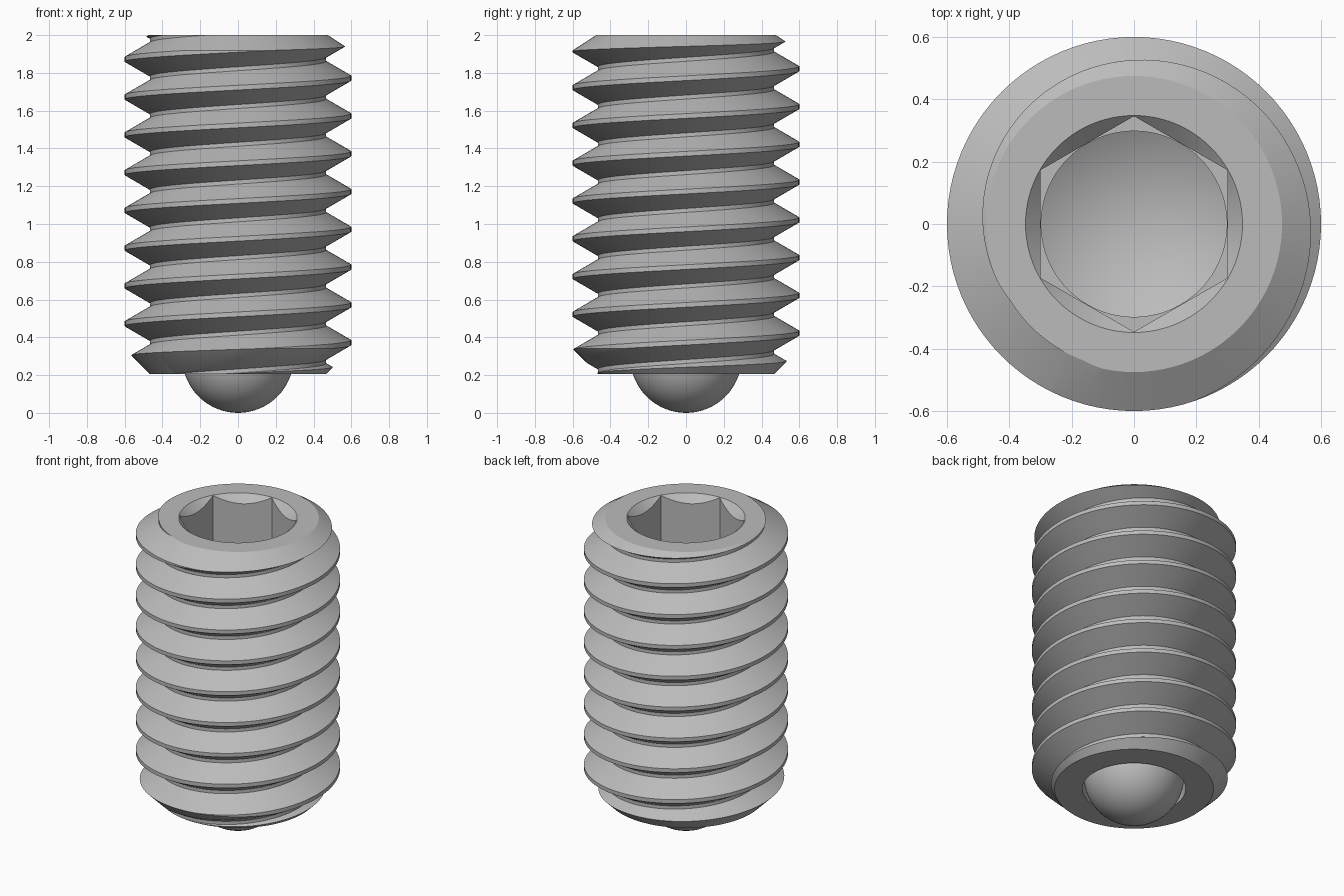
import bpy, bmesh, math

if "Cube" in bpy.data.objects:
    bpy.data.objects.remove(bpy.data.objects["Cube"], do_unlink=True)

STEEL = (0.5, 0.5, 0.5, 1)
PITCH, SEGS, TURNS = 0.2, 96, 12
ROOT, CREST = 0.467, 0.6

steel = bpy.data.materials.new("grey_steel")
steel.use_nodes = True
steel.diffuse_color = STEEL
steel.node_tree.nodes["Principled BSDF"].inputs["Base Color"].default_value = STEEL


def make_object(name, bm):
    bmesh.ops.recalc_face_normals(bm, faces=bm.faces)
    mesh = bpy.data.meshes.new(name)
    bm.to_mesh(mesh)
    bm.free()
    mesh.materials.append(steel)
    obj = bpy.data.objects.new(name, mesh)
    bpy.context.collection.objects.link(obj)
    return obj


def lathe(name, profile):
    """Revolve an (r, z) profile that starts and ends on the axis."""
    bm = bmesh.new()
    verts = [bm.verts.new((r, 0, z)) for r, z in profile]
    edges = [bm.edges.new(pair) for pair in zip(verts, verts[1:])]
    bmesh.ops.spin(bm, geom=verts + edges, cent=(0, 0, 0), axis=(0, 0, 1),
                   angle=math.tau, steps=SEGS, use_merge=True)
    bmesh.ops.remove_doubles(bm, verts=bm.verts, dist=1e-5)
    return make_object(name, bm)


def boolean(target, tool, operation):
    mod = target.modifiers.new("cut", "BOOLEAN")
    mod.object, mod.operation, mod.solver = tool, operation, "EXACT"
    bpy.context.view_layer.objects.active = target
    bpy.ops.object.modifier_apply(modifier=mod.name)
    bpy.data.objects.remove(tool, do_unlink=True)


def smooth(obj):
    bpy.ops.object.select_all(action="DESELECT")
    obj.select_set(True)
    bpy.context.view_layer.objects.active = obj
    bpy.ops.object.shade_smooth_by_angle(angle=math.radians(25))


# Endless right-hand thread: one tooth profile swept up a helix
tooth = [(ROOT, -0.0895), (CREST, -0.0125), (CREST, 0.0125), (ROOT, 0.0895)]
bm = bmesh.new()
helix = []
for s in range(SEGS * TURNS + 1):
    a = math.tau * s / SEGS
    z = -0.028 + PITCH * s / SEGS
    helix.append([bm.verts.new((r * math.cos(a), r * math.sin(a), z + h)) for r, h in tooth])
for s, (low, high) in enumerate(zip(helix, helix[1:])):
    for k in range(3):
        bm.faces.new((low[k], high[k], high[k + 1], low[k + 1]))
    if s + 1 + SEGS < len(helix):
        bm.faces.new((low[3], high[3], helix[s + 1 + SEGS][0], helix[s + SEGS][0]))

# Close both ends with fans to the axis
ends = {False: bm.verts.new((0, 0, 0)), True: bm.verts.new((0, 0, PITCH * TURNS))}
for edge in [e for e in bm.edges if e.is_boundary]:
    v, w = edge.verts
    bm.faces.new((v, w, ends[v.co.z > 1]))
body = make_object("threaded_body", bm)

# Trim to length with chamfered ends and a seat for the ball
blank = lathe("blank", [(0, 0.5), (0.304, 0.5), (0.304, 0.207), (0.467, 0.207),
                        (0.63, 0.37), (0.63, 1.9), (0.475, 2), (0, 2)])
boolean(body, blank, "INTERSECT")

# Drilled socket with countersunk rim
drill = lathe("drill", [(0, 1.23), (0.298, 1.4), (0.298, 1.95), (0.398, 2.05), (0, 2.05)])
boolean(body, drill, "DIFFERENCE")

# Hexagon socket with corners on the y axis
bm = bmesh.new()
corners = [math.radians(30 + 60 * i) for i in range(6)]
base = bm.faces.new([bm.verts.new((0.346 * math.cos(a), 0.346 * math.sin(a), 1.41))
                     for a in corners])
top = bmesh.ops.extrude_face_region(bm, geom=[base], use_keep_orig=True)["geom"]
bmesh.ops.translate(bm, vec=(0, 0, 0.7),
                    verts=[g for g in top if isinstance(g, bmesh.types.BMVert)])
boolean(body, make_object("hex_cutter", bm), "DIFFERENCE")
smooth(body)

# Ball tip
bm = bmesh.new()
bmesh.ops.create_uvsphere(bm, u_segments=64, v_segments=32, radius=0.295)
bmesh.ops.translate(bm, verts=bm.verts, vec=(0, 0, 0.295))
smooth(make_object("ball_tip", bm))
